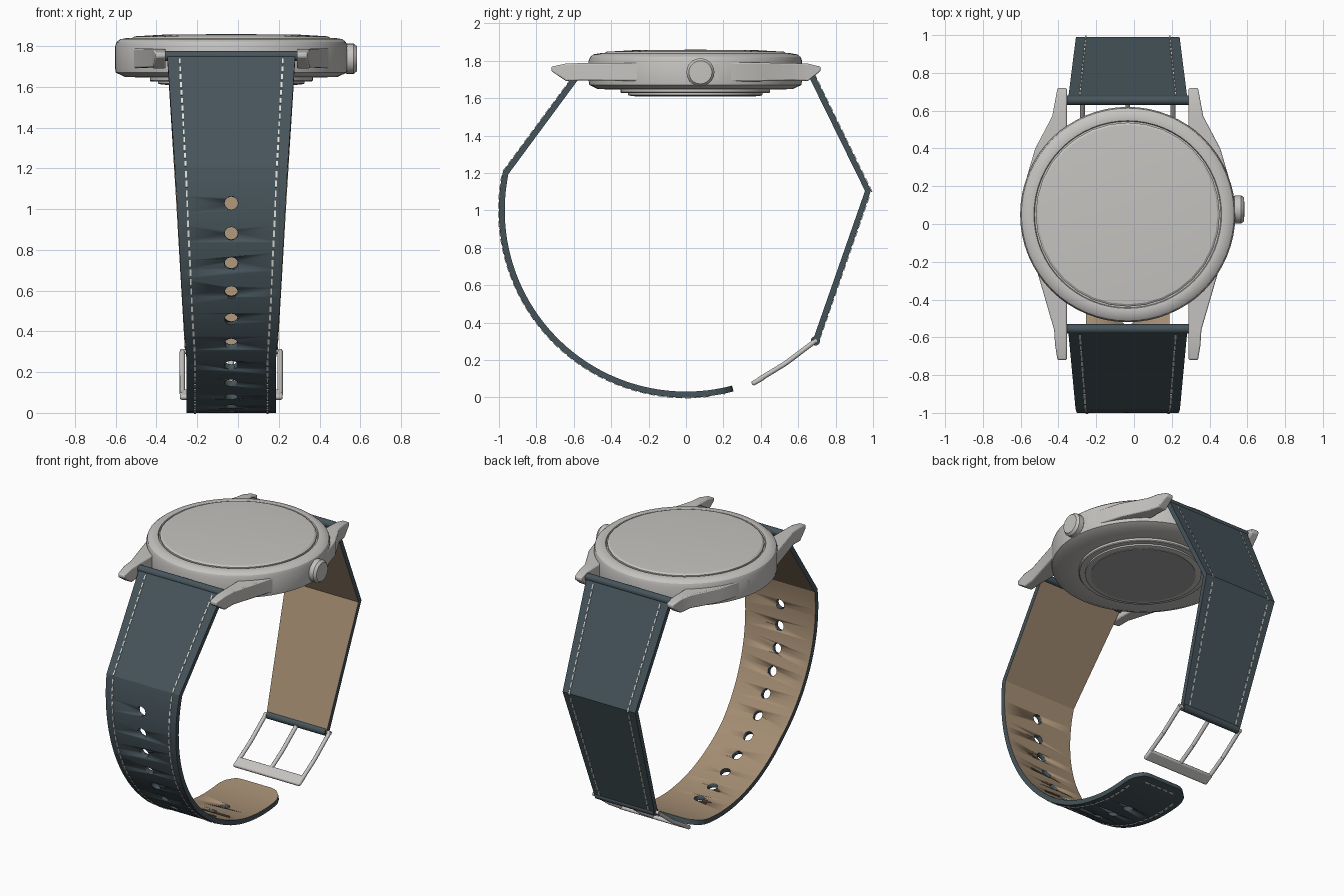
import bpy, bmesh, math
from mathutils import Vector, Matrix

cube = bpy.data.objects.get("Cube")
if cube:
    bpy.data.objects.remove(cube, do_unlink=True)

CX, CY = -0.033, 0.05      # middle of the case
THICK = 0.016              # half the strap thickness


def material(name, rgb):
    m = bpy.data.materials.new(name)
    m.use_nodes = True
    m.diffuse_color = (*rgb, 1)
    m.node_tree.nodes["Principled BSDF"].inputs["Base Color"].default_value = (*rgb, 1)
    return m


steel = material("brushed steel", (0.56, 0.55, 0.53))
back_grey = material("case back grey", (0.36, 0.36, 0.36))
slate = material("slate leather", (0.062, 0.09, 0.104))
tan = material("tan lining", (0.37, 0.265, 0.17))
thread = material("white thread", (0.75, 0.75, 0.72))


def finish(bm, name, mats, angle=30):
    bmesh.ops.recalc_face_normals(bm, faces=bm.faces[:])
    me = bpy.data.meshes.new(name)
    bm.to_mesh(me)
    bm.free()
    for m in mats:
        me.materials.append(m)
    ob = bpy.data.objects.new(name, me)
    bpy.context.collection.objects.link(ob)
    select(ob)
    bpy.ops.object.shade_smooth_by_angle(angle=math.radians(angle))
    return ob


def select(ob):
    bpy.ops.object.select_all(action='DESELECT')
    ob.select_set(True)
    bpy.context.view_layer.objects.active = ob


def lathe(name, profile, mat, steps=64, matrix=Matrix.Translation((CX, CY, 0))):
    bm = bmesh.new()
    vs = [bm.verts.new((r, 0, z)) for r, z in profile]
    es = [bm.edges.new(p) for p in zip(vs, vs[1:])]
    bmesh.ops.spin(bm, geom=vs + es, cent=(0, 0, 0), axis=(0, 0, 1),
                   angle=2 * math.pi, steps=steps, use_duplicate=False)
    bmesh.ops.remove_doubles(bm, verts=bm.verts[:], dist=0.0005)
    bm.transform(matrix)
    return finish(bm, name, [mat])


def rod(name, a, b, radius, mat, segments=12):
    a, b = Vector(a), Vector(b)
    rot = (b - a).to_track_quat('Z', 'Y').to_matrix().to_4x4()
    bm = bmesh.new()
    bmesh.ops.create_cone(bm, cap_ends=True, segments=segments, radius1=radius, radius2=radius,
                          depth=(b - a).length, matrix=Matrix.Translation((a + b) / 2) @ rot)
    return finish(bm, name, [mat], 40)


# Case, glass, case back and crown
lathe("case", [(0, 1.612), (0.345, 1.612), (0.36, 1.616), (0.36, 1.627), (0.395, 1.627),
               (0.40, 1.632), (0.40, 1.646), (0.52, 1.648), (0.567, 1.67), (0.57, 1.69),
               (0.57, 1.80), (0.563, 1.82), (0.545, 1.834), (0.51, 1.84), (0.497, 1.838),
               (0.493, 1.828), (0, 1.828)], steel)
lathe("glass", [(0, 1.82), (0.487, 1.82), (0.487, 1.84), (0.475, 1.848),
                (0.32, 1.857), (0, 1.859)], steel, 32)
lathe("case_back", [(0, 1.609), (0.325, 1.609), (0.325, 1.614), (0, 1.614)], back_grey)
lathe("crown", [(0, -0.06), (0.04, -0.06), (0.04, 0), (0.066, 0), (0.075, 0.008),
                (0.075, 0.042), (0.062, 0.058), (0, 0.06)], steel, 20,
      Matrix.Translation((0.525, 0.077, 1.738)) @ Matrix.Rotation(math.pi / 2, 4, 'Y'))

# Lugs: one long wing on each side, lofted along y (y, outer, top, bottom)
WING = [(-0.72, 0.372, 1.768, 1.745), (-0.64, 0.385, 1.785, 1.69), (-0.56, 0.39, 1.787, 1.695),
        (-0.13, 0.515, 1.79, 1.69), (0.03, 0.56, 1.79, 1.69), (0.16, 0.56, 1.79, 1.69),
        (0.40, 0.49, 1.79, 1.69), (0.57, 0.40, 1.787, 1.695), (0.65, 0.385, 1.785, 1.69),
        (0.72, 0.372, 1.768, 1.745)]
for side, label in ((-1, "right"), (1, "left")):
    bm = bmesh.new()
    rows = [[bm.verts.new((CX + side * x, y, z)) for x, z in
             ((0.322, lo), (out, lo), (out, hi), (0.322, hi))] for y, out, hi, lo in WING]
    for a, b in zip(rows, rows[1:]):
        for i in range(4):
            j = (i + 1) % 4
            bm.faces.new((a[i], a[j], b[j], b[i]))
    bm.faces.new(rows[0])
    bm.faces.new(rows[-1])
    wing = finish(bm, label + "_lugs", [steel], 25)
    bev = wing.modifiers.new("soft_edges", 'BEVEL')
    bev.width, bev.segments, bev.limit_method = 0.007, 2, 'ANGLE'


class Path:
    """Side-on centre line of a strap, sampled by length."""

    def __init__(self, points, sign):
        self.p = [Vector((0, *q)) for q in points]
        self.sign = sign
        self.s = [0]
        for a, b in zip(self.p, self.p[1:]):
            self.s.append(self.s[-1] + (b - a).length)
        self.length = self.s[-1]

    def point(self, s):
        i = 0
        while i < len(self.p) - 2 and s > self.s[i + 1]:
            i += 1
        return self.p[i].lerp(self.p[i + 1], (s - self.s[i]) / (self.s[i + 1] - self.s[i]))

    def frame(self, s, x=0.0, lift=0.0):
        t = (self.point(s + 0.002) - self.point(s - 0.002)).normalized()
        n = Vector((0, t.z, -t.y)) * self.sign
        o = self.point(s) + n * lift + Vector((CX + x, 0, 0))
        m = Matrix((Vector((1, 0, 0)), t, n)).transposed().to_4x4()
        return Matrix.Translation(o) @ m


def half_width(s):
    return 0.22 + 0.095 * max(0, 1 - s / 1.7)


def strap(name, path, round_tip):
    bm = bmesh.new()
    stops = list(path.s)
    if round_tip:
        stops = sorted(stops + [path.length - d for d in (0.004, 0.012, 0.05, 0.09)])
    rows = []
    for s in stops:
        w, left = half_width(s), path.length - s
        if round_tip and left < 0.12:
            w *= 0.5 + 0.5 * math.sqrt(max(0, 1 - (1 - left / 0.12) ** 2))
        rows.append([bm.verts.new(path.frame(s) @ Vector(c)) for c in
                     ((-w, 0, -THICK), (w, 0, -THICK), (w, 0, THICK), (-w, 0, THICK))])
    for a, b in zip(rows, rows[1:]):
        for i in range(4):
            j = (i + 1) % 4
            f = bm.faces.new((a[i], a[j], b[j], b[i]))
            f.material_index = 1 if i == 0 else 0     # lining on the inside
    bm.faces.new(rows[0])
    bm.faces.new(rows[-1])
    return finish(bm, name, [slate, tan], 15)


def stitches(name, path, round_tip):
    bm = bmesh.new()

    def dash(s, x, w, l):
        m = path.frame(s, x, THICK + 0.001) @ Matrix.Diagonal((w, l, 0.006, 1))
        bmesh.ops.create_cube(bm, size=1, matrix=m)

    end = path.length - (0.12 if round_tip else 0.03)
    s = 0.05
    while s < end:
        for side in (-1, 1):
            dash(s, side * half_width(s) * 0.81, 0.009, 0.032)
        s += 0.048
    if round_tip:
        for i in range(-2, 3):
            dash(path.length - 0.05, i * 0.048, 0.032, 0.009)
    return finish(bm, name, [thread])


# Front strap: straight piece, then a round sweep under the wrist
START, STOP, R = -11.7, 104.7, 0.985
sweep = [math.radians(START + (STOP - START) * i / 44) for i in range(45)]
front = Path([(-0.555, 1.755)] + [(-R * math.cos(t), 1 - R * math.sin(t)) for t in sweep], 1)
front_strap = strap("front_strap", front, True)
stitches("front_stitches", front, True)

# Punched holes down the middle
bm = bmesh.new()
for i in range(11):
    s = front.s[1] + R * math.radians(-1.7 + 8.6 * i - START)
    bmesh.ops.create_cone(bm, cap_ends=True, segments=12, radius1=0.033, radius2=0.033,
                          depth=0.1, matrix=front.frame(s))
punch = finish(bm, "hole_punch", [slate])
punch.hide_render = True
cut = front_strap.modifiers.new("holes", 'BOOLEAN')
cut.operation, cut.solver, cut.object = 'DIFFERENCE', 'EXACT', punch
select(front_strap)
bpy.ops.object.modifier_apply(modifier=cut.name)
bpy.data.objects.remove(punch, do_unlink=True)

# Back strap
back = Path([(0.655, 1.755), (0.973, 1.105), (0.695, 0.305)], -1)
strap("back_strap", back, False)
stitches("back_stitches", back, False)

# Rolled leather ends around the bars
for name, y, z, w in (("front_loop", -0.555, 1.752, 0.322), ("back_loop", 0.655, 1.752, 0.322),
                      ("buckle_loop", 0.692, 0.302, 0.222)):
    rod(name, (CX - w, y, z), (CX + w, y, z), 0.025, slate, 16)

# Buckle: bar, two side rods, tongue and a broad end plate
hinge, bend, tip = (0.692, 0.302), (0.53, 0.18), (0.385, 0.092)
rod("buckle_bar", (CX - 0.25, *hinge), (CX + 0.25, *hinge), 0.012, steel)
for x, label in ((-0.24, "right_side"), (0.24, "left_side"), (0, "tongue")):
    for part, a, b in (("upper", hinge, bend), ("lower", bend, tip)):
        rod(f"buckle_{label}_{part}", (CX + x, *a), (CX + x, *b), 0.013, steel)
bm = bmesh.new()
slope = Matrix.Rotation(math.radians(30), 4, 'X')
bmesh.ops.create_cube(bm, size=1, matrix=Matrix.Translation((CX, 0.385, 0.09)) @ slope
                      @ Matrix.Diagonal((0.505, 0.075, 0.026, 1)))
plate = finish(bm, "buckle_end_plate", [steel])
bev = plate.modifiers.new("round_edges", 'BEVEL')
bev.width, bev.segments = 0.011, 3
